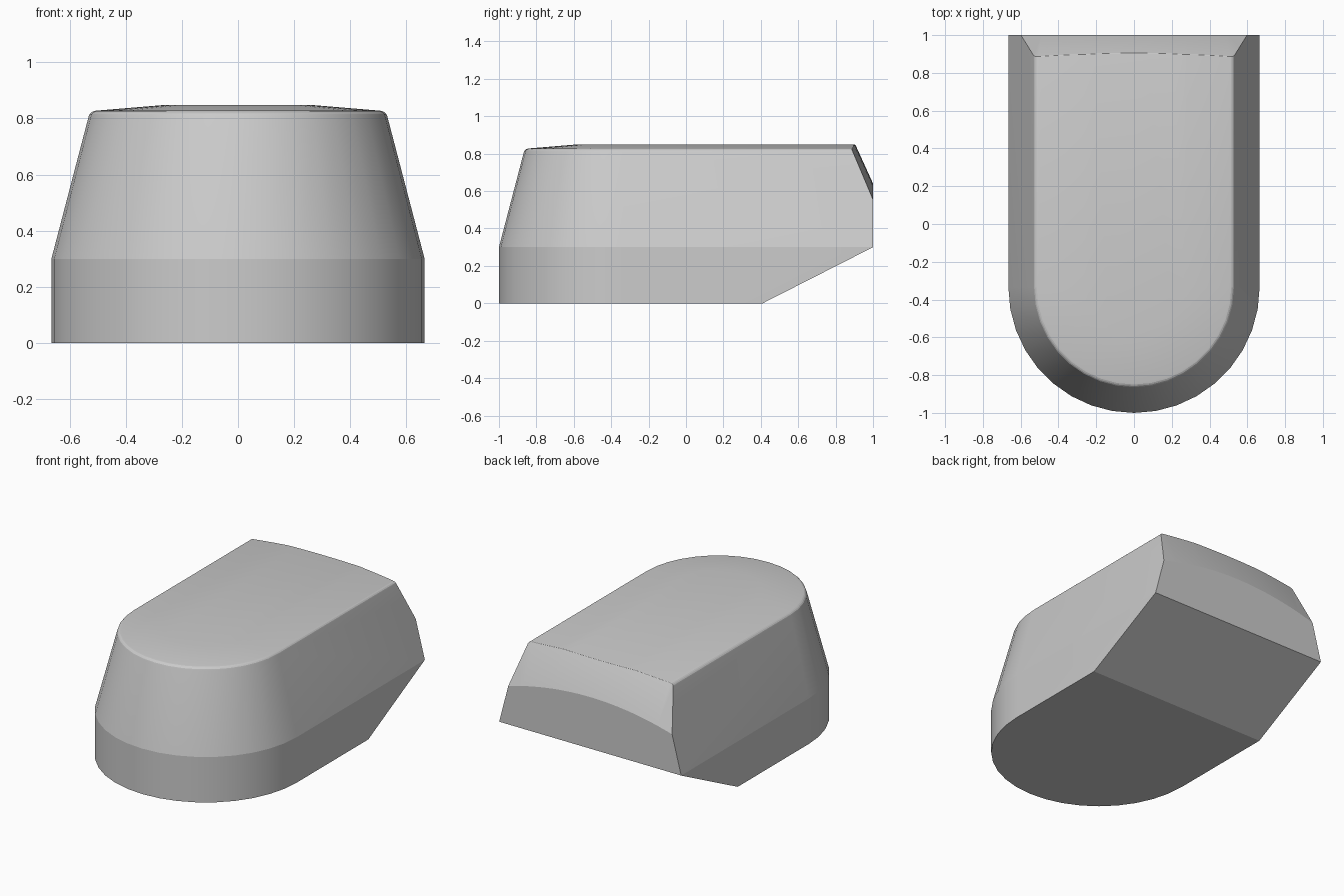
import bpy, bmesh, math

if "Cube" in bpy.data.objects:
    bpy.data.objects.remove(bpy.data.objects["Cube"])

CY = -0.335   # centre of the rounded front
SEG = 18      # facets around the rounded front


def make_object(name, bm):
    bmesh.ops.recalc_face_normals(bm, faces=bm.faces[:])
    mesh = bpy.data.meshes.new(name)
    bm.to_mesh(mesh)
    bm.free()
    ob = bpy.data.objects.new(name, mesh)
    bpy.context.collection.objects.link(ob)
    return ob


def u_ring(bm, r, z):
    pts = [(-r, 1.0)]
    for i in range(SEG + 1):
        a = math.pi + math.pi * i / SEG
        pts.append((r * math.cos(a), CY + r * math.sin(a)))
    pts.append((r, 1.0))
    return [bm.verts.new((x, y, z)) for x, y in pts]


# Main body: U-shaped rings (inset radius, height), with a softened top rim
profile = [(0.665, 0), (0.665, 0.3), (0.532, 0.808), (0.529, 0.816),
           (0.523, 0.822), (0.515, 0.826), (0.505, 0.828), (0.265, 0.848)]
bm = bmesh.new()
rings = [u_ring(bm, r, z) for r, z in profile]
for a, b in zip(rings, rings[1:]):
    for i in range(len(a) - 1):
        bm.faces.new((a[i], a[i + 1], b[i + 1], b[i]))
bm.faces.new(rings[0])
bm.faces.new(rings[-1])
bm.faces.new([r[0] for r in rings] + [r[-1] for r in reversed(rings)])

# Sloped undercut at the back of the base
cut = bmesh.ops.bisect_plane(bm, geom=bm.verts[:] + bm.edges[:] + bm.faces[:],
                             plane_co=(0, 0.41, 0), plane_no=(0, 0.3, -0.59),
                             clear_outer=True)
edges = [e for e in cut['geom_cut'] if isinstance(e, bmesh.types.BMEdge)]
bmesh.ops.contextual_create(bm, geom=edges)
body = make_object("body", bm)

# Cutter for the curved chamfer on the top back edge
bm = bmesh.new()
sections = []
for i in range(25):
    x = -0.84 + 0.07 * i
    drop = 0.24 * x * x
    pts = [(0.814, 1.05 - drop), (1.1, 0.42 - drop), (1.1, 1.3), (0.814, 1.3)]
    sections.append([bm.verts.new((x, y, z)) for y, z in pts])
for a, b in zip(sections, sections[1:]):
    for k in range(4):
        bm.faces.new((a[k], a[(k + 1) % 4], b[(k + 1) % 4], b[k]))
bm.faces.new(sections[0])
bm.faces.new(sections[-1])
cutter = make_object("chamfer_cutter", bm)
cutter.hide_render = True

mod = body.modifiers.new("chamfer", 'BOOLEAN')
mod.operation = 'DIFFERENCE'
mod.solver = 'EXACT'
mod.object = cutter
bpy.context.view_layer.objects.active = body
body.select_set(True)
bpy.ops.object.modifier_apply(modifier=mod.name)
bpy.data.objects.remove(cutter)

# Soften the crest between top and chamfer
bm = bmesh.new()
bm.from_mesh(body.data)
crest = []
for e in bm.edges:
    if len(e.link_faces) == 2:
        f, g = sorted(e.link_faces, key=lambda q: q.normal.z)
        if g.normal.z > 0.98 and f.normal.y > 0.5:
            crest.append(e)
bmesh.ops.bevel(bm, geom=crest, offset=0.01, segments=3, profile=0.5,
                affect='EDGES', clamp_overlap=True)
bm.to_mesh(body.data)
bm.free()

for ob in bpy.context.selected_objects:
    ob.select_set(False)
body.select_set(True)
bpy.context.view_layer.objects.active = body
bpy.ops.object.shade_smooth_by_angle(angle=math.radians(14))
